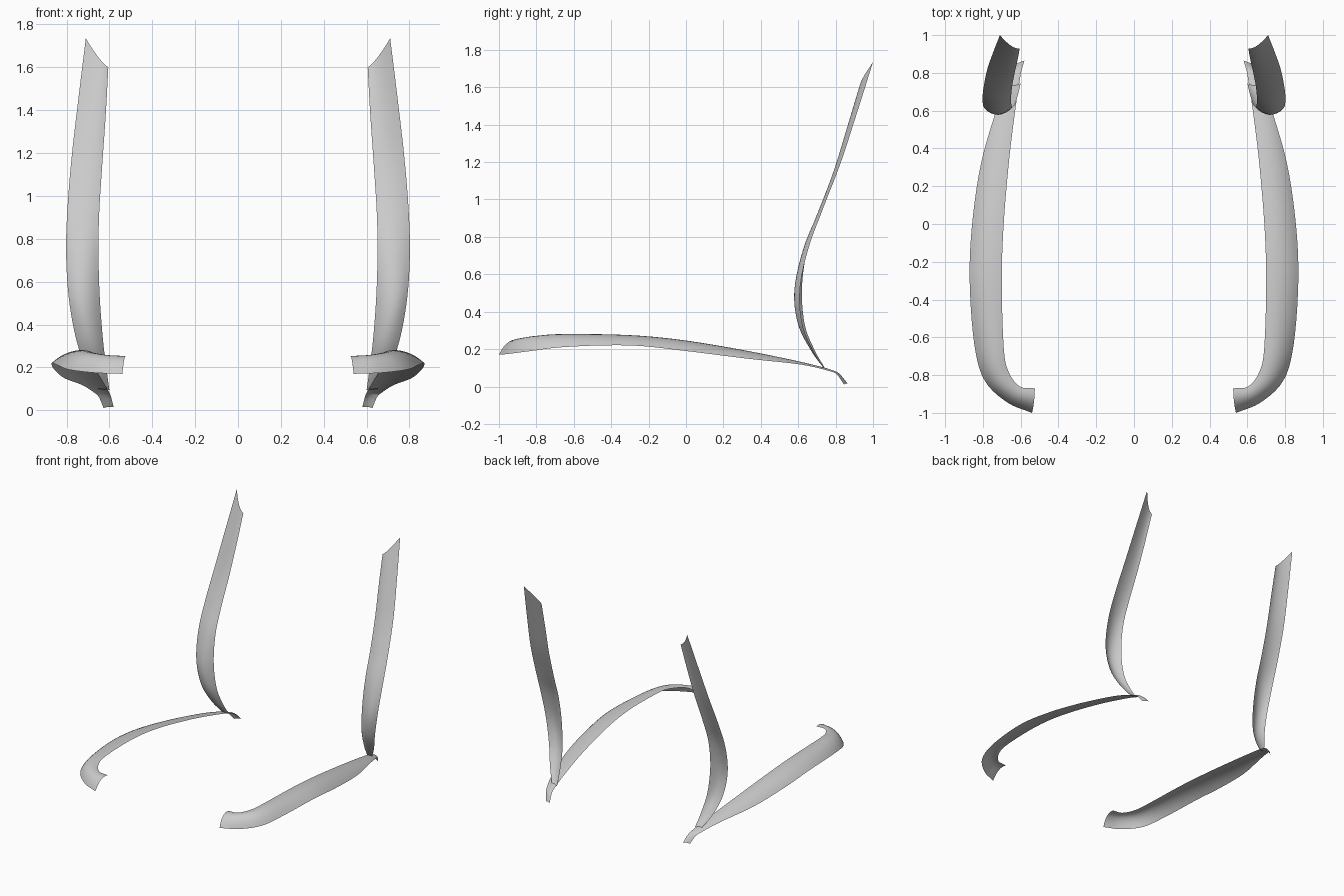
import bpy
import bmesh
from mathutils import Vector

ALONG, ACROSS = 5, 8


def catmull(p0, p1, p2, p3, t):
    return 0.5 * (2 * p1 + (p2 - p0) * t + (2 * p0 - 5 * p1 + 4 * p2 - p3) * t * t
                  + (3 * p1 - p0 - 3 * p2 + p3) * t ** 3)


def strip(name, rows, flip):
    """Loft an open sheet through (inner, crest, outer) rows and mirror it in x."""
    rows = [[Vector(r[i:i + 3]) for i in (0, 3, 6)] for r in rows]
    first = [2 * a - b for a, b in zip(rows[0], rows[1])]
    last = [2 * a - b for a, b in zip(rows[-1], rows[-2])]
    ext = [first] + rows + [last]
    fine = []
    for i in range(len(rows) - 1):
        for k in range(ALONG):
            fine.append([catmull(*(ext[i + j][c] for j in range(4)), k / ALONG)
                         for c in range(3)])
    fine.append(rows[-1])

    bm = bmesh.new()
    grid = []
    for a, m, b in fine:
        line = []
        for k in range(ACROSS + 1):
            t = k / ACROSS
            # parabola through the two edges and the crest
            p = a * (1 - t) * (1 - 2 * t) + m * 4 * t * (1 - t) + b * t * (2 * t - 1)
            line.append(bm.verts.new(p))
        grid.append(line)
    for r0, r1 in zip(grid, grid[1:]):
        for k in range(ACROSS):
            f = [r0[k], r0[k + 1], r1[k + 1], r1[k]]
            bm.faces.new(f[::-1] if flip else f)
    for f in bm.faces:
        f.smooth = True
    mesh = bpy.data.meshes.new(name)
    bm.to_mesh(mesh)
    bm.free()
    ob = bpy.data.objects.new(name, mesh)
    bpy.context.collection.objects.link(ob)
    mod = ob.modifiers.new("mirror", 'MIRROR')
    mod.use_axis[0] = True
    return ob


# seat side trim: front hook, long side, tapered tail turned down
strip("seat_side_trim", [
    (.525, -.87, .25, .53, -.945, .24, .54, -1.0, .17),
    (.605, -.86, .255, .635, -.915, .245, .67, -.945, .175),
    (.665, -.78, .265, .73, -.82, .26, .79, -.83, .19),
    (.69, -.65, .275, .77, -.65, .272, .845, -.64, .212),
    (.70, -.30, .272, .79, -.30, .267, .87, -.30, .22),
    (.69, .0, .243, .78, .0, .238, .857, .0, .19),
    (.66, .35, .185, .74, .35, .18, .81, .32, .15),
    (.625, .63, .126, .68, .63, .127, .727, .61, .118),
    (.602, .78, .086, .637, .78, .088, .67, .77, .082),
    (.592, .825, .062, .62, .82, .066, .648, .81, .06),
    (.58, .865, .015, .603, .857, .016, .627, .845, .01),
], False)

# backrest side trim: from the slanted top down to the narrow foot
strip("backrest_side_trim", [
    (.605, .93, 1.60, .65, .943, 1.645, .71, 1.0, 1.735),
    (.617, .865, 1.38, .675, .865, 1.39, .745, .91, 1.45),
    (.633, .795, 1.15, .70, .79, 1.15, .775, .825, 1.19),
    (.647, .715, .93, .72, .705, .93, .795, .732, .95),
    (.651, .65, .74, .725, .625, .73, .802, .655, .74),
    (.645, .62, .53, .72, .579, .51, .79, .61, .53),
    (.63, .635, .33, .69, .60, .33, .757, .62, .34),
    (.613, .69, .19, .66, .67, .19, .71, .675, .20),
    (.60, .745, .095, .625, .738, .097, .652, .735, .10),
], True)
